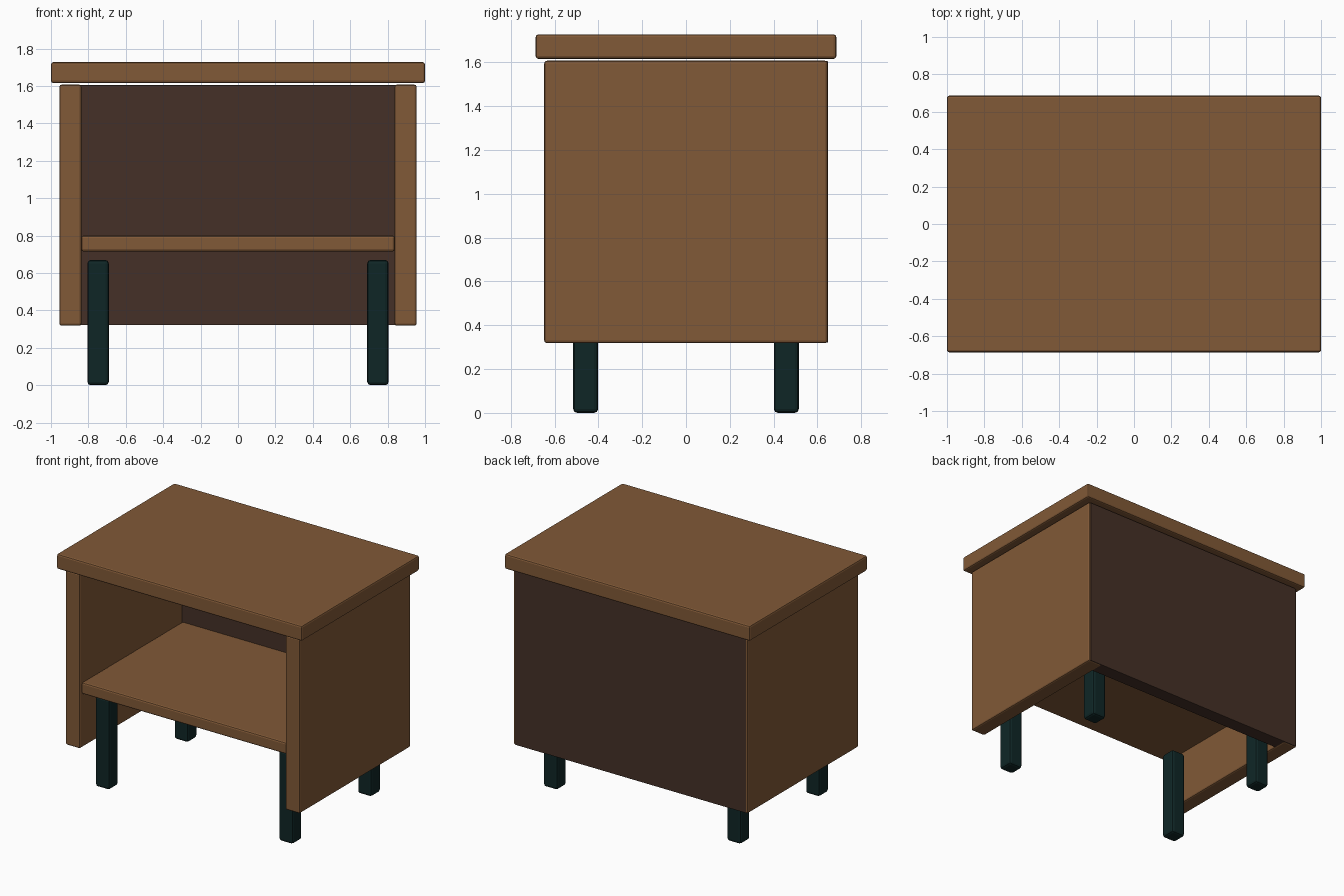
import bpy
import bmesh

if "Cube" in bpy.data.objects:
    bpy.data.objects.remove(bpy.data.objects["Cube"])


def material(name, rgb):
    m = bpy.data.materials.new(name)
    m.diffuse_color = (*rgb, 1)
    m.use_nodes = True
    m.node_tree.nodes["Principled BSDF"].inputs["Base Color"].default_value = m.diffuse_color
    return m


wood = material("warm wood", (0.220, 0.100, 0.038))
dark = material("dark brown", (0.060, 0.030, 0.020))
leg_mat = material("dark teal", (0.0048, 0.0194, 0.0194))


def box(name, lo, hi, mat, bevel=0.012):
    """Softly bevelled box between two corners."""
    size = [b - a for a, b in zip(lo, hi)]
    mid = [(a + b) / 2 for a, b in zip(lo, hi)]
    bm = bmesh.new()
    bmesh.ops.create_cube(bm, size=1)
    bmesh.ops.scale(bm, vec=size, verts=bm.verts)
    bmesh.ops.bevel(bm, geom=bm.edges[:], offset=bevel, segments=2,
                    profile=0.5, affect='EDGES')
    me = bpy.data.meshes.new(name)
    bm.to_mesh(me)
    bm.free()
    me.materials.append(mat)
    ob = bpy.data.objects.new(name, me)
    ob.location = mid
    bpy.context.collection.objects.link(ob)
    return ob


# Overhanging top board
box("top", (-1, -0.686, 1.616), (1, 0.686, 1.727), wood)

# Side panels
for side, s in (("left", -1), ("right", 1)):
    xs = sorted((s * 0.837, s * 0.955))
    box(side + "_side", (xs[0], -0.647, 0.318), (xs[1], 0.647, 1.607), wood)

# Back panel, covering the rear edges of the sides
box("back_panel", (-0.942, 0.543, 0.321), (0.942, 0.6485, 1.605), dark, 0.004)

# Shelf
box("shelf", (-0.838, -0.626, 0.715), (0.838, 0.60, 0.80), wood)

# Four legs
for fb, sy in (("front", -1), ("back", 1)):
    for lr, sx in (("left", -1), ("right", 1)):
        x, y = sx * 0.748, sy * 0.458
        box(f"{fb}_{lr}_leg", (x - 0.057, y - 0.057, 0),
            (x + 0.057, y + 0.057, 0.67), leg_mat, 0.018)
